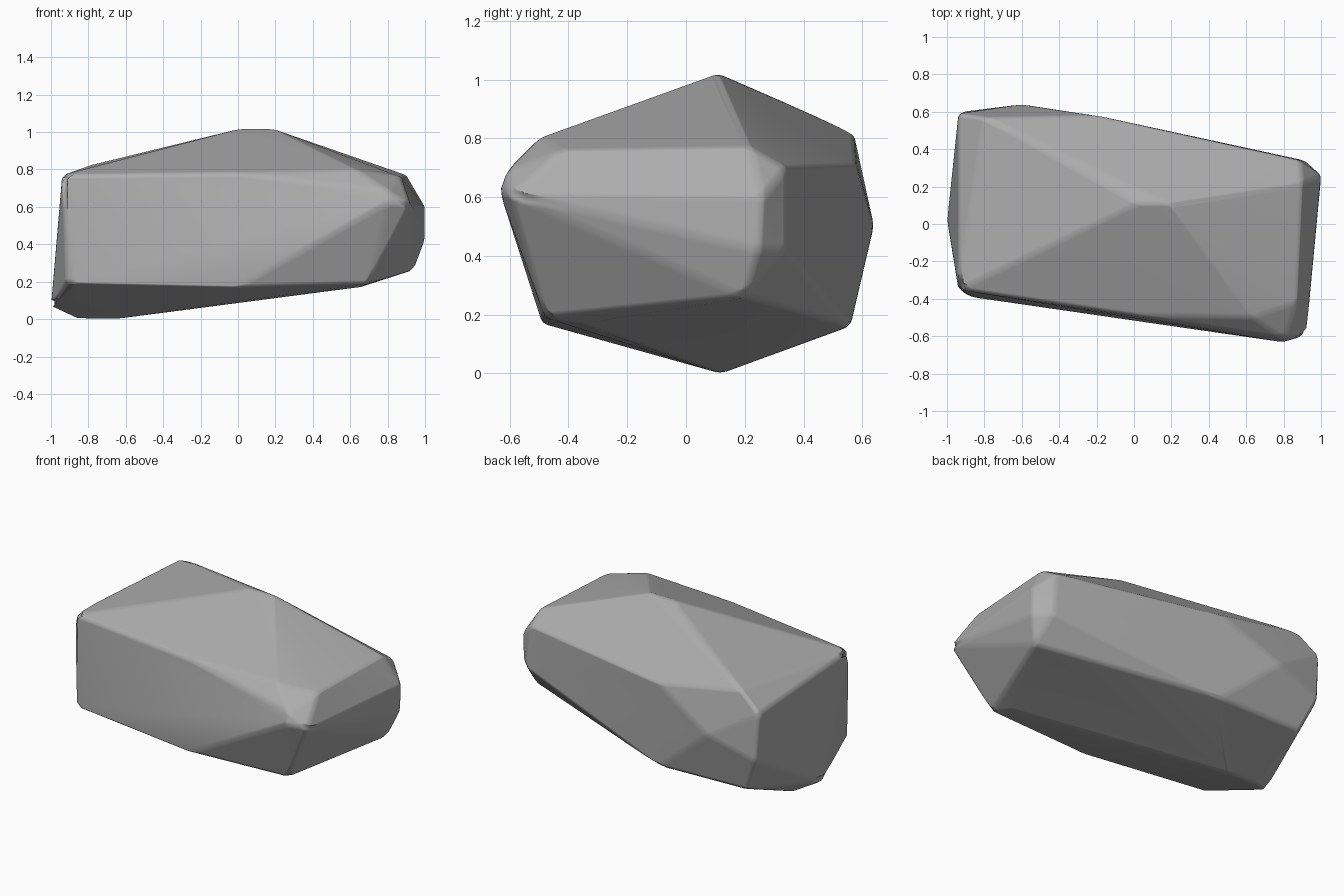
import bpy, bmesh, math

cube = bpy.data.objects.get("Cube")
if cube:
    bpy.data.objects.remove(cube, do_unlink=True)

# Stone colour
stone = bpy.data.materials.new("stone_grey")
stone.use_nodes = True
grey = (0.42, 0.42, 0.42, 1)
stone.diffuse_color = grey
shader = stone.node_tree.nodes["Principled BSDF"]
shader.inputs["Base Color"].default_value = grey
shader.inputs["Roughness"].default_value = 0.9

# Corner points of the boulder, grouped by region
crest = [(.02, .11, 1.02), (.18, .11, 1.02)]
front = [(-.94, -.35, .77), (-.92, -.36, .2), (0, -.49, .78), (.63, -.5, .8),
         (.8, -.635, .62), (.8, -.61, .69), (.92, -.6, .61),
         (.7, -.48, .19), (0, -.49, .17), (-.87, -.39, .19)]
back = [(-.8, .57, .82), (-.94, .59, .71), (-.92, .6, .4), (-.6, .64, .5),
        (-.2, .58, .71), (-.2, .56, .16), (-.82, .55, .17)]
end = [(.9, .22, .77), (.87, -.42, .76), (1, .26, .6), (1, .25, .42),
       (.94, .2, .26), (.89, .34, .7), (.91, .34, .42), (.65, -.35, .17)]
underside = [(-1, .02, .065), (-.86, .12, .0), (-.65, .12, .0)]

# Wrap the points in a convex hull and merge nearly flat facets
bm = bmesh.new()
for point in crest + front + back + end + underside:
    bm.verts.new(point)
hull = bmesh.ops.convex_hull(bm, input=bm.verts[:])
unused = [v for v in hull["geom_interior"] if isinstance(v, bmesh.types.BMVert)]
bmesh.ops.delete(bm, geom=unused, context="VERTS")
bmesh.ops.dissolve_limit(bm, angle_limit=math.radians(3),
                         verts=bm.verts[:], edges=bm.edges[:])
bmesh.ops.recalc_face_normals(bm, faces=bm.faces[:])
mesh = bpy.data.meshes.new("boulder")
bm.to_mesh(mesh)
bm.free()
mesh.materials.append(stone)
boulder = bpy.data.objects.new("boulder", mesh)
bpy.context.collection.objects.link(boulder)

# Worn edges: small rounded bevel with smooth shading
for polygon in mesh.polygons:
    polygon.use_smooth = True
bevel = boulder.modifiers.new("worn_edges", "BEVEL")
bevel.width = 0.03
bevel.segments = 3
bevel.limit_method = "ANGLE"
bevel.angle_limit = math.radians(12)
bevel.harden_normals = True
